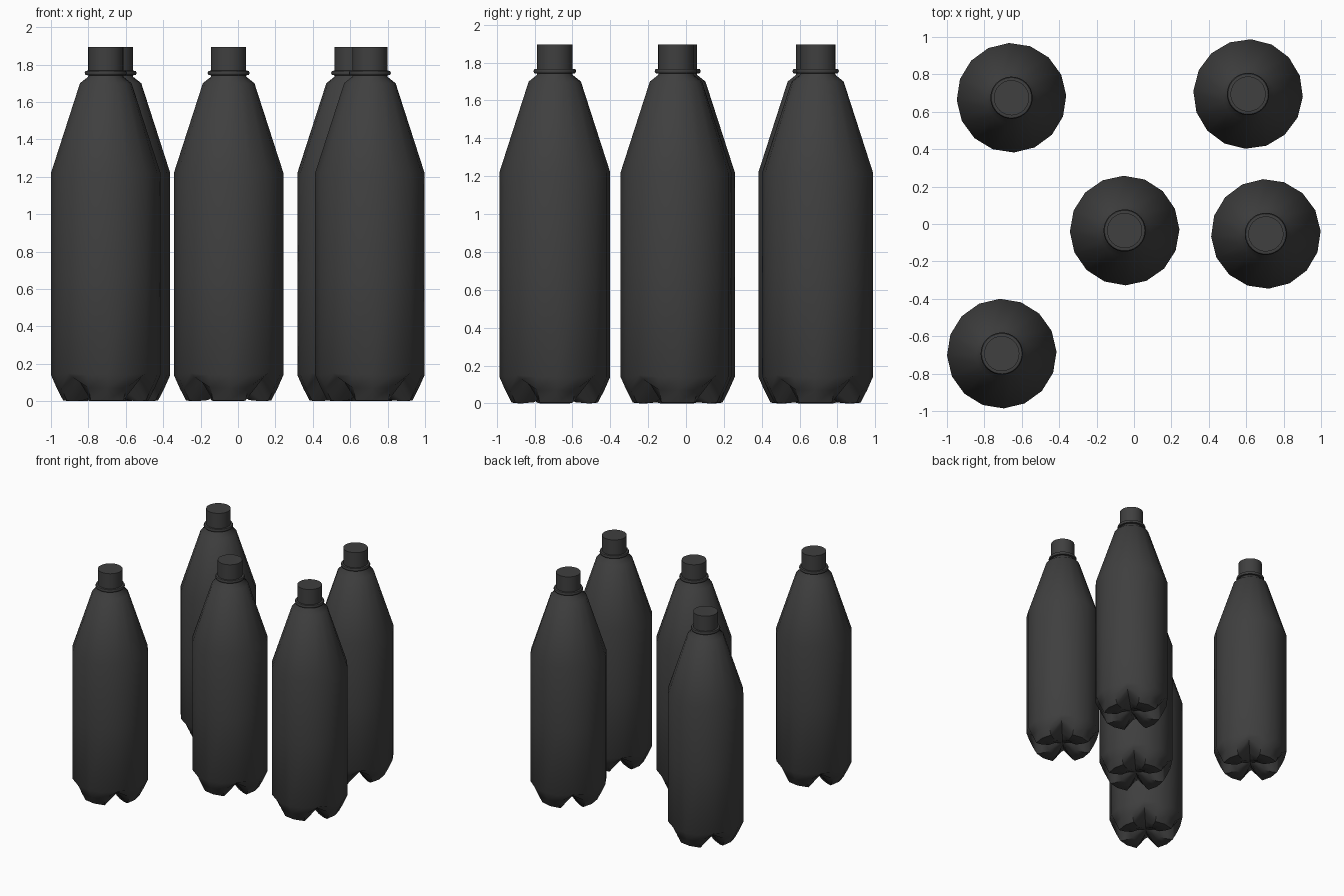
import bpy
import bmesh
from math import cos, sin, pi, radians

cube = bpy.data.objects.get("Cube")
if cube:
    bpy.data.objects.remove(cube, do_unlink=True)

plastic = bpy.data.materials.new("dark_grey_plastic")
plastic.use_nodes = True
grey = (0.05, 0.05, 0.05, 1)
plastic.diffuse_color = grey
plastic.node_tree.nodes["Principled BSDF"].inputs["Base Color"].default_value = grey


def loft(name, rings, sides, valley_rings=None, base_z=None):
    """Stack rings of (radius, z); every fourth side may follow a valley profile."""
    bm = bmesh.new()
    loops = []
    for k, foot in enumerate(rings):
        loop = []
        for i in range(sides):
            in_valley = valley_rings and k < len(valley_rings) and i % 4 == 2
            r, z = valley_rings[k] if in_valley else foot
            a = 2 * pi * i / sides
            loop.append(bm.verts.new((r * cos(a), r * sin(a), z)))
        loops.append(loop)
    for low, high in zip(loops, loops[1:]):
        for i in range(sides):
            j = (i + 1) % sides
            bm.faces.new((low[i], low[j], high[j], high[i]))
    # Close the underside with a fan or a flat face, the top with a flat face
    if base_z is not None:
        centre = bm.verts.new((0, 0, base_z))
        for i in range(sides):
            bm.faces.new((centre, loops[0][(i + 1) % sides], loops[0][i]))
    else:
        bm.faces.new(loops[0][::-1])
    bm.faces.new(loops[-1])
    bmesh.ops.recalc_face_normals(bm, faces=bm.faces)
    mesh = bpy.data.meshes.new(name)
    bm.to_mesh(mesh)
    bm.free()
    mesh.materials.append(plastic)
    return mesh


# Four-footed base rising to a straight body, shoulder and neck
foot = [(0.06, 0.04), (0.12, 0.006), (0.19, 0), (0.228, 0.004), (0.262, 0.07), (0.293, 0.14)]
valley = [(0.05, 0.06), (0.10, 0.08), (0.16, 0.10), (0.215, 0.115), (0.26, 0.128), (0.293, 0.15)]
upper = [(0.293, 0.68), (0.293, 1.22), (0.138, 1.70), (0.094, 1.735), (0.09, 1.78)]
body = loft("bottle_body", foot + upper, 16, valley, base_z=0.05)

# Collar below the cap, and the cap
collar = loft("neck_collar", [(0.09, 1.742), (0.108, 1.744), (0.113, 1.755),
                              (0.108, 1.766), (0.09, 1.768)], 32)
cap = loft("bottle_cap", [(0.094, 1.765), (0.094, 1.895)], 32)

# Five bottles: x, y, turn in degrees
places = {
    "back_right": (-0.655, 0.675, 2.5),
    "back_left": (0.61, 0.695, -3),
    "middle": (-0.05, -0.035, 1),
    "left": (0.705, -0.053, 3),
    "front_right": (-0.707, -0.693, 2),
}
for place, (x, y, turn) in places.items():
    for part in (body, collar, cap):
        obj = bpy.data.objects.new(f"{place}_{part.name}", part)
        obj.location = (x, y, 0)
        obj.rotation_euler.z = radians(turn)
        bpy.context.collection.objects.link(obj)

# Smooth shading that keeps the cap and neck edges sharp
bpy.ops.object.select_all(action="DESELECT")
for part in ("bottle_body", "neck_collar", "bottle_cap"):
    obj = bpy.data.objects[f"middle_{part}"]
    obj.select_set(True)
    bpy.context.view_layer.objects.active = obj
bpy.ops.object.shade_smooth_by_angle(angle=radians(50))
